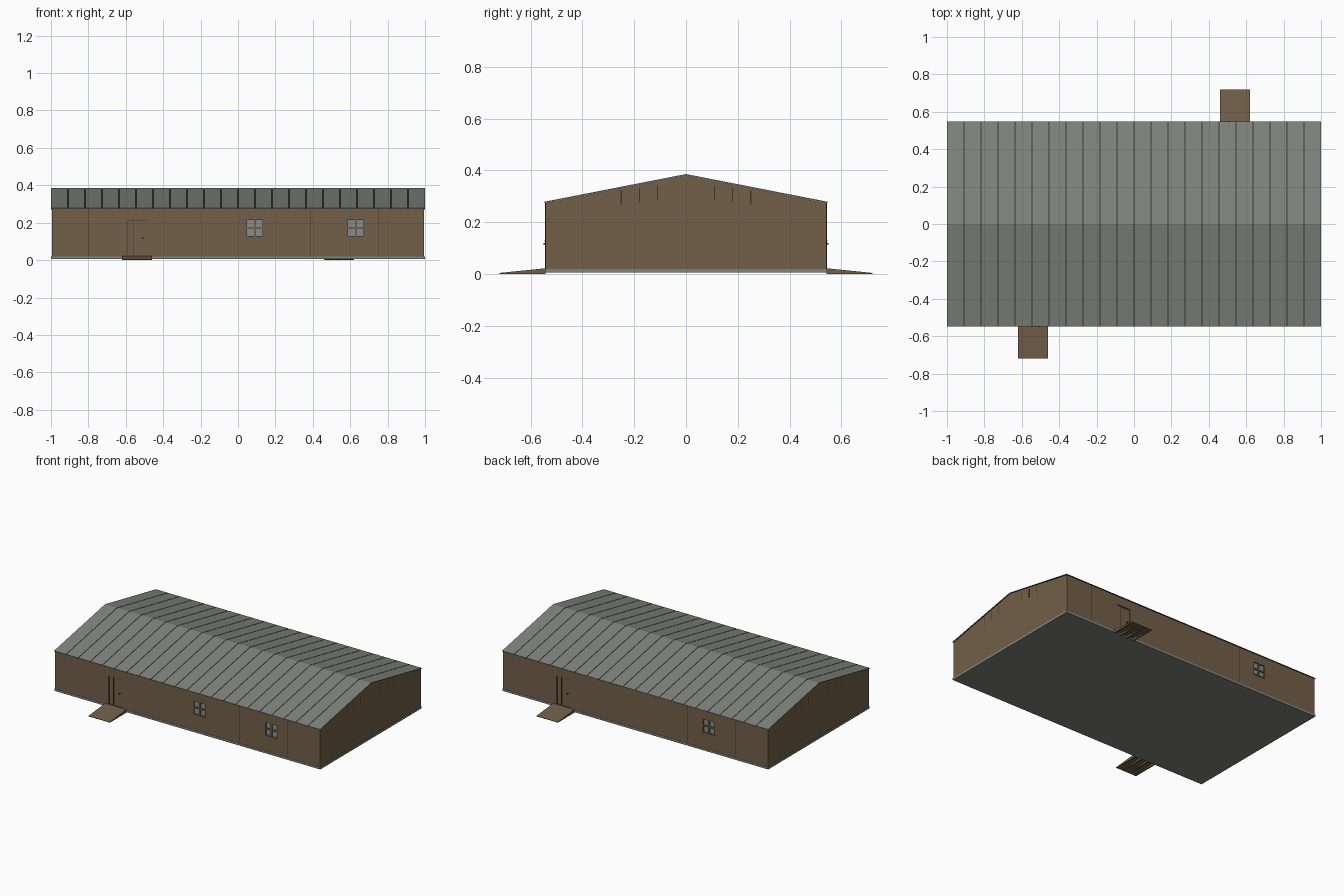
import bpy, bmesh

cube = bpy.data.objects.get("Cube")
if cube:
    bpy.data.objects.remove(cube, do_unlink=True)


def material(name, rgb):
    m = bpy.data.materials.new(name)
    m.use_nodes = True
    m.diffuse_color = (*rgb, 1)
    m.node_tree.nodes["Principled BSDF"].inputs["Base Color"].default_value = (*rgb, 1)
    return m


WOOD = material("brown wood", (0.17, 0.115, 0.068))
METAL = material("grey sheet", (0.215, 0.23, 0.205))
SEAM = material("dark seam", (0.045, 0.036, 0.028))
GLASS = material("window glass", (0.24, 0.27, 0.27))

# Main dimensions
LENGTH, DEPTH = 0.995, 0.543
FLOOR, EAVE, RIDGE = 0.02, 0.274, 0.381


def mesh_object(name, bm, mat):
    bmesh.ops.recalc_face_normals(bm, faces=bm.faces[:])
    me = bpy.data.meshes.new(name)
    bm.to_mesh(me)
    bm.free()
    me.materials.append(mat)
    ob = bpy.data.objects.new(name, me)
    bpy.context.collection.objects.link(ob)
    return ob


def add_box(bm, lo, hi):
    verts = bmesh.ops.create_cube(bm, size=1)["verts"]
    for v in verts:
        for i in range(3):
            v.co[i] = lo[i] if v.co[i] < 0 else hi[i]


def boxes(name, spans, mat):
    bm = bmesh.new()
    for (x0, x1), (y0, y1), (z0, z1) in spans:
        add_box(bm, (min(x0, x1), min(y0, y1), z0), (max(x0, x1), max(y0, y1), z1))
    return mesh_object(name, bm, mat)


def add_prism(bm, profile, x0, x1):
    """Extrude a y-z profile along x."""
    face = bm.faces.new([bm.verts.new((x0, y, z)) for y, z in profile])
    out = bmesh.ops.extrude_face_region(bm, geom=[face])["geom"]
    for v in out:
        if isinstance(v, bmesh.types.BMVert):
            v.co.x = x1


# Floor slab
boxes("floor_slab", [((-1, 1), (-0.545, 0.545), (0.006, FLOOR))], METAL)

# Walls with both gables
bm = bmesh.new()
add_prism(bm, [(-DEPTH, FLOOR), (DEPTH, FLOOR), (DEPTH, EAVE),
               (0, RIDGE), (-DEPTH, EAVE)], -LENGTH, LENGTH)
walls = mesh_object("walls", bm, WOOD)

# Openings: side is -1 for the front and 1 for the back
windows = [(0.09, -1), (0.63, -1), (-0.55, 1)]
doors = [(-0.54, -1), (0.54, 1)]
HALF, SILL, HEAD, RECESS = 0.042, 0.13, 0.215, 0.012
openings = []
for x, s in windows:
    openings.append(((x - HALF, x + HALF), (s * (DEPTH - RECESS), s * 0.6), (SILL, HEAD)))
for x, s in doors:
    openings.append(((x - 0.052, x + 0.052), (s * (DEPTH - 0.006), s * 0.6), (0.024, 0.215)))
cutter = boxes("opening_cutter", openings, WOOD)
cutter.hide_render = True
cut = walls.modifiers.new("openings", "BOOLEAN")
cut.object = cutter
cut.solver = "EXACT"
bpy.context.view_layer.objects.active = walls
bpy.ops.object.modifier_apply(modifier=cut.name)
bpy.data.objects.remove(cutter, do_unlink=True)

# Windows: glass, cross bars and sill
for i, (x, s) in enumerate(windows, 1):
    back = s * (DEPTH - RECESS)
    mid = (SILL + HEAD) / 2
    bar = (back, s * (DEPTH - 0.002))
    boxes(f"window_glass_{i}", [((x - HALF, x + HALF), (back, back + s * 0.003),
                                (SILL, HEAD))], GLASS)
    boxes(f"window_bars_{i}", [
        ((x - 0.005, x + 0.005), bar, (SILL, HEAD)),
        ((x - HALF, x + HALF), bar, (mid - 0.005, mid + 0.005)),
        ((x - HALF - 0.005, x + HALF + 0.005), (back, s * (DEPTH + 0.004)),
         (SILL - 0.004, SILL))], WOOD)

# Doors: edge gaps, plank joint, handle and ramp
for (x, s), label in zip(doors, ("front", "back")):
    face = s * (DEPTH - 0.006)
    gap = (face, face + s * 0.001)
    boxes(f"{label}_door_gaps", [
        ((x + s * 0.052, x + s * 0.047), gap, (0.024, 0.215)),
        ((x + s * 0.022, x + s * 0.018), gap, (0.024, 0.215)),
        ((x - 0.052, x + 0.052), gap, (0.211, 0.215))], SEAM)
    boxes(f"{label}_door_handle", [
        ((x - s * 0.034, x - s * 0.028), (face, s * 0.551), (0.114, 0.12))], SEAM)
    bm = bmesh.new()
    inner, outer = s * DEPTH, s * 0.72
    add_prism(bm, [(inner, 0.022), (outer, 0.004), (outer, 0.001), (inner, 0.015)],
              x - 0.08, x + 0.08)
    for k in range(4):
        left = x - 0.08 + k * 0.05
        add_prism(bm, [(inner, 0.016), (outer, 0.002), (outer, 0), (inner, 0)],
                  left, left + 0.01)
    mesh_object(f"{label}_ramp", bm, WOOD)

# Wall panel joints on the long sides
joints = []
for s in (-1, 1):
    for x in (-0.8, 0.39, 0.75):
        joints.append(((-s * x - 0.0015, -s * x + 0.0015),
                       (s * DEPTH, s * (DEPTH + 0.0008)), (FLOOR, EAVE)))
boxes("wall_joints", joints, SEAM)

# Gable vent slits, rising with the roof
slits = []
for s in (-1, 1):
    for t in (-1, 1):
        for y in (0.11, 0.18, 0.25):
            z = 0.355 - y * 0.13
            slits.append(((s * LENGTH, s * (LENGTH + 0.001)),
                          (t * y - 0.0025, t * y + 0.0025), (z - 0.055, z)))
boxes("gable_vent_slits", slits, SEAM)

# Roof: dark underlay with a row of sheets on each slope
COUNT = 22
PITCH = 2 / COUNT
for s, label in ((-1, "front"), (1, "back")):
    y = s * 0.547
    bm = bmesh.new()
    add_prism(bm, [(y, EAVE), (0, RIDGE), (0, RIDGE + 0.002), (y, EAVE + 0.002)], -0.999, 0.999)
    mesh_object(f"{label}_roof_underlay", bm, SEAM)
    bm = bmesh.new()
    for k in range(COUNT):
        x = -1 + k * PITCH
        add_prism(bm, [(y, EAVE + 0.001), (0, RIDGE + 0.001), (0, RIDGE + 0.005),
                       (y, EAVE + 0.005)],
                  x + (0.002 if k else 0), x + PITCH - (0.002 if k < COUNT - 1 else 0))
    mesh_object(f"{label}_roof_sheets", bm, METAL)
